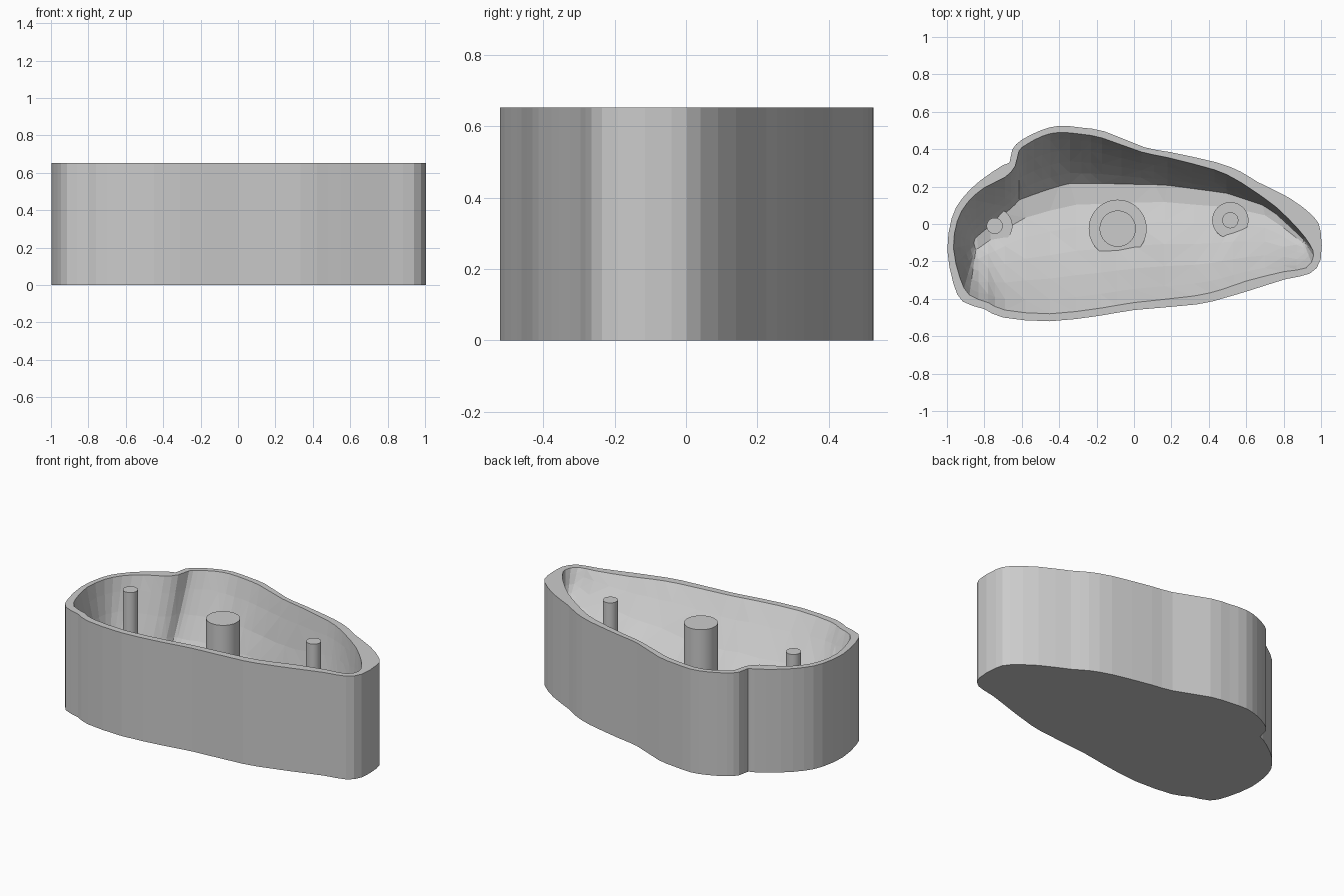
import bpy, bmesh, random
from mathutils import Vector

if "Cube" in bpy.data.objects:
    bpy.data.objects.remove(bpy.data.objects["Cube"])

random.seed(4)
TOP = 0.652

# Outer wall outline and matching inner rim outline (same point count)
OUTER = [(-.40, .525), (-.28, .515), (-.157, .495), (.057, .41), (.19, .385), (.44, .33), (.57, .28), (.66, .225),
         (.83, .14), (.96, .04), (.998, -.04), (.998, -.19), (.94, -.265), (.81, -.295), (.62, -.355),
         (.485, -.395), (.335, -.43), (0, -.46), (-.18, -.49), (-.45, -.52), (-.70, -.50), (-.80, -.455),
         (-.915, -.415), (-.965, -.32), (-.998, -.14), (-.975, .03), (-.92, .135), (-.825, .23), (-.70, .315),
         (-.665, .33), (-.65, .40), (-.60, .45), (-.50, .50)]
INNER = [(-.40, .49), (-.28, .48), (-.17, .46), (.04, .385), (.18, .355), (.43, .29), (.54, .24), (.62, .19),
         (.76, .09), (.88, -.03), (.94, -.11), (.96, -.17), (.92, -.235), (.80, -.255), (.60, -.305),
         (.47, -.35), (.32, -.385), (0, -.42), (-.18, -.45), (-.45, -.48), (-.69, -.46), (-.78, -.42),
         (-.88, -.38), (-.93, -.29), (-.965, -.13), (-.945, .015), (-.89, .115), (-.80, .195), (-.69, .25),
         (-.635, .31), (-.615, .39), (-.575, .425), (-.49, .47)]

# Deepest line of the cavity: x, y, z
SPINE = [(-.84, -.10, .20), (-.62, .09, .12), (-.35, .18, .07), (.15, .19, .09), (.50, .15, .22),
         (.72, .085, .33), (.90, -.08, .46)]


def smooth(points):
    # Adds one curved midpoint to every edge of a closed outline
    out, n = [], len(points)
    for i in range(n):
        a, b, c, d = (Vector(points[(i + k) % n]) for k in (-1, 0, 1, 2))
        out += [b, (b + c) * .5625 - (a + d) * .0625]
    return out


def spine_at(x):
    x = min(max(x, SPINE[0][0]), SPINE[-1][0])
    for a, b in zip(SPINE, SPINE[1:]):
        if x <= b[0]:
            return Vector(a).lerp(Vector(b), (x - a[0]) / (b[0] - a[0]))
    return Vector(SPINE[-1])


def bridge(bm, a, b):
    n = len(a)
    return [bm.faces.new((a[i], a[(i + 1) % n], b[(i + 1) % n], b[i])) for i in range(n)]


# Mould body: flat base, upright wall, rim and faceted hollow
bm = bmesh.new()
outer, inner = smooth(OUTER), smooth(INNER)
loops = [[bm.verts.new((x, y, z)) for x, y in outer] for z in (0, TOP)]
bm.faces.new(loops[0])
for t in (1, .88, .70, .50, .30, .12):
    ring = []
    for x, y in inner:
        s = spine_at(x)
        p = s.lerp(Vector((x, y, TOP)), t)
        p.z = s.z + (TOP - s.z) * t ** 1.65
        if .2 < t < .9:
            p.z += random.uniform(-.005, .005)
        ring.append(bm.verts.new(p))
    loops.append(ring)
bridge(bm, loops[0], loops[1])
hollow = []
for a, b in zip(loops[1:], loops[2:]):
    hollow += bridge(bm, a, b)
hollow.append(bm.faces.new(loops[-1]))
bmesh.ops.triangulate(bm, faces=hollow)
bmesh.ops.recalc_face_normals(bm, faces=bm.faces)
mesh = bpy.data.meshes.new("mould_body")
bm.to_mesh(mesh)
bm.free()
body = bpy.data.objects.new("mould_body", mesh)
bpy.context.collection.objects.link(body)
bpy.context.view_layer.update()


def floor_z(x, y):
    hit, loc, _, _ = body.ray_cast(Vector((x, y, 2)), Vector((0, 0, -1)))
    return loc.z if hit else .2


def post(name, x, y, r, z0, z1, sides):
    bpy.ops.mesh.primitive_cylinder_add(vertices=sides, radius=r, depth=z1 - z0,
                                        location=(x, y, (z0 + z1) / 2))
    bpy.context.object.name = name
    bpy.ops.object.shade_smooth_by_angle()


# Hole pegs, each standing on a low round seat set into the cavity floor
for name, x, y, r, seat_r in (("centre", -.087, -.025, .097, .155),
                              ("left", -.745, -.01, .043, .095),
                              ("right", .515, .02, .043, .097)):
    seat_top = floor_z(x, y - seat_r * .75)
    seat_low = floor_z(x, y + seat_r * .75) - .03
    post(name + "_peg_seat", x, y, seat_r, min(seat_low, seat_top - .03), seat_top, 48)
    post(name + "_peg", x, y, r, seat_top - .01, TOP, 40)
